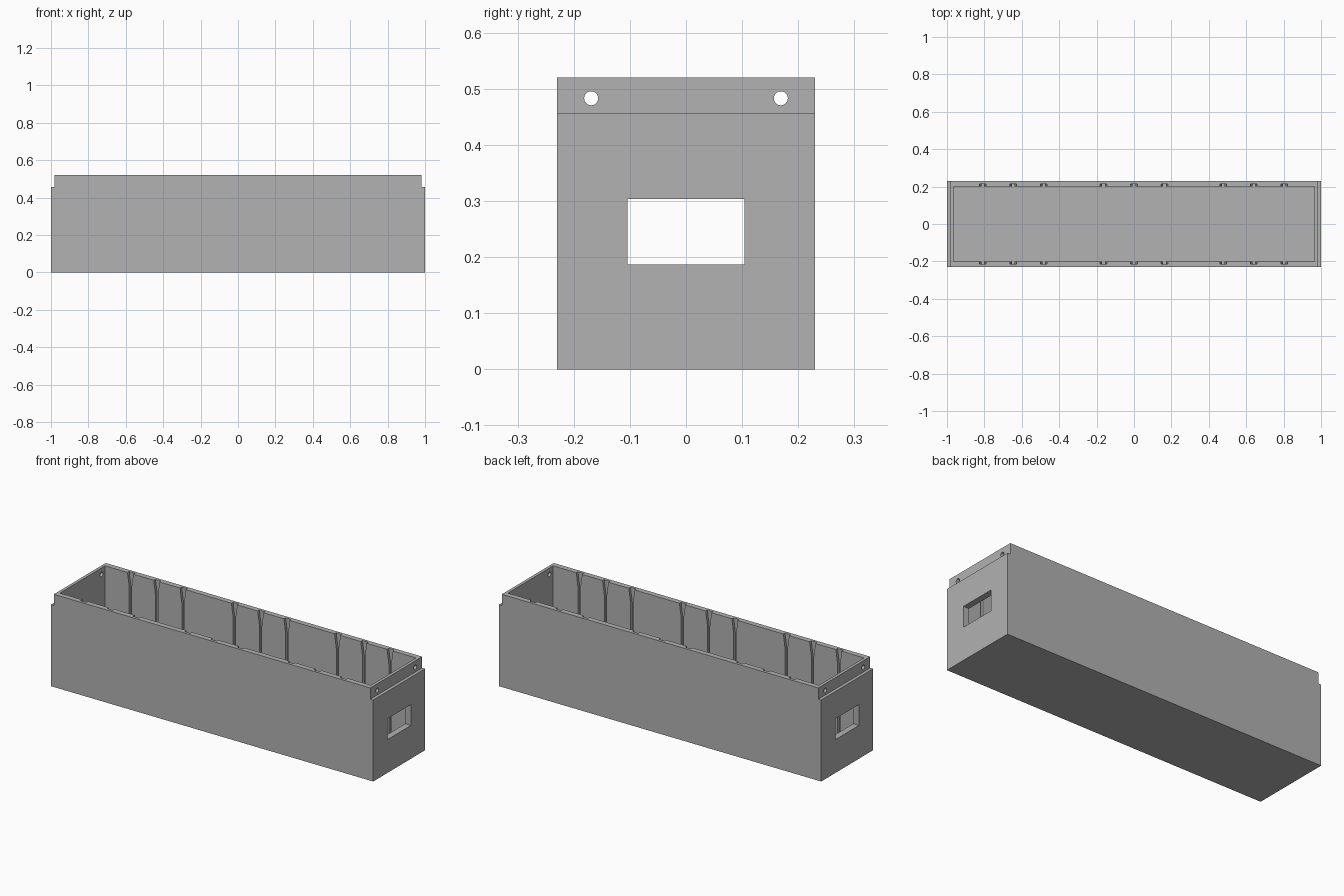
import bpy, bmesh, math
from mathutils import Matrix, Vector

cube = bpy.data.objects.get("Cube")
if cube:
    bpy.data.objects.remove(cube, do_unlink=True)

# Main dimensions
HALF_X, NECK_X, CAVITY_X = 1.0, 0.982, 0.965
HALF_Y, CAVITY_Y, GROOVE_Y = 0.23, 0.2, 0.215
TOP, STEP, FLOOR = 0.52, 0.457, 0.03

grey = bpy.data.materials.new("matte grey")
grey.use_nodes = True
grey.diffuse_color = (0.445, 0.445, 0.445, 1)
grey.node_tree.nodes["Principled BSDF"].inputs["Base Color"].default_value = grey.diffuse_color


def finish(bm, name):
    bmesh.ops.recalc_face_normals(bm, faces=bm.faces)
    mesh = bpy.data.meshes.new(name)
    bm.to_mesh(mesh)
    bm.free()
    mesh.materials.append(grey)
    obj = bpy.data.objects.new(name, mesh)
    bpy.context.collection.objects.link(obj)
    return obj


def extrude_profile(bm, points, half_depth):
    """Extrude an x-z outline symmetrically along y."""
    face = bm.faces.new([bm.verts.new((x, -half_depth, z)) for x, z in points])
    moved = bmesh.ops.extrude_face_region(bm, geom=[face])["geom"]
    verts = [v for v in moved if isinstance(v, bmesh.types.BMVert)]
    bmesh.ops.translate(bm, verts=verts, vec=(0, 2 * half_depth, 0))


def box(name, low, high):
    bm = bmesh.new()
    low, high = Vector(low), Vector(high)
    matrix = Matrix.Translation((low + high) / 2) @ Matrix.Diagonal((*(high - low), 1))
    bmesh.ops.create_cube(bm, size=1, matrix=matrix)
    return finish(bm, name)


# Solid body with a stepped neck at both ends
right = [(HALF_X, 0), (HALF_X, STEP), (NECK_X, STEP), (NECK_X, TOP)]
bm = bmesh.new()
extrude_profile(bm, right + [(-x, z) for x, z in reversed(right)], HALF_Y)
body = finish(bm, "storage_box")

# Open cavity and the handle windows in both ends
cavity = box("cavity_cutter", (-CAVITY_X, -CAVITY_Y, FLOOR), (CAVITY_X, CAVITY_Y, 0.7))
window = box("handle_cutter", (-1.2, -0.104, 0.187), (1.2, 0.104, 0.304))

# Divider grooves with flared mouths, three groups of three
bm = bmesh.new()
SLOT, MOUTH, FLARE = 0.007, 0.018, 0.44
for group in (-0.645, 0, 0.64):
    for offset in (-0.163, 0, 0.163):
        c = group + offset
        outline = [(SLOT, FLOOR + 0.001), (SLOT, FLARE), (MOUTH, TOP), (MOUTH, 0.6)]
        points = [(c + x, z) for x, z in outline] + [(c - x, z) for x, z in reversed(outline)]
        extrude_profile(bm, points, GROOVE_Y)
grooves = finish(bm, "groove_cutter")

# Round holes through the end necks
bm = bmesh.new()
for y in (-0.169, 0.169):
    matrix = Matrix.Translation((0, y, 0.483)) @ Matrix.Rotation(math.pi / 2, 4, "Y")
    bmesh.ops.create_cone(bm, cap_ends=True, segments=32, radius1=0.0125,
                          radius2=0.0125, depth=2.4, matrix=matrix)
holes = finish(bm, "hole_cutter")

# Cut everything from the body
for cutter in (cavity, grooves, window, holes):
    mod = body.modifiers.new(cutter.name, "BOOLEAN")
    mod.operation = "DIFFERENCE"
    mod.solver = "EXACT"
    mod.object = cutter

# Bake the cuts and discard the cutters
bpy.context.view_layer.update()
graph = bpy.context.evaluated_depsgraph_get()
result = bpy.data.meshes.new_from_object(body.evaluated_get(graph))
body.modifiers.clear()
body.data = result
result.name = "storage_box"
for cutter in (cavity, grooves, window, holes):
    bpy.data.objects.remove(cutter, do_unlink=True)

# Smooth only the round hole walls
bpy.ops.object.select_all(action="DESELECT")
body.select_set(True)
bpy.context.view_layer.objects.active = body
bpy.ops.object.shade_smooth_by_angle(angle=math.radians(20))
